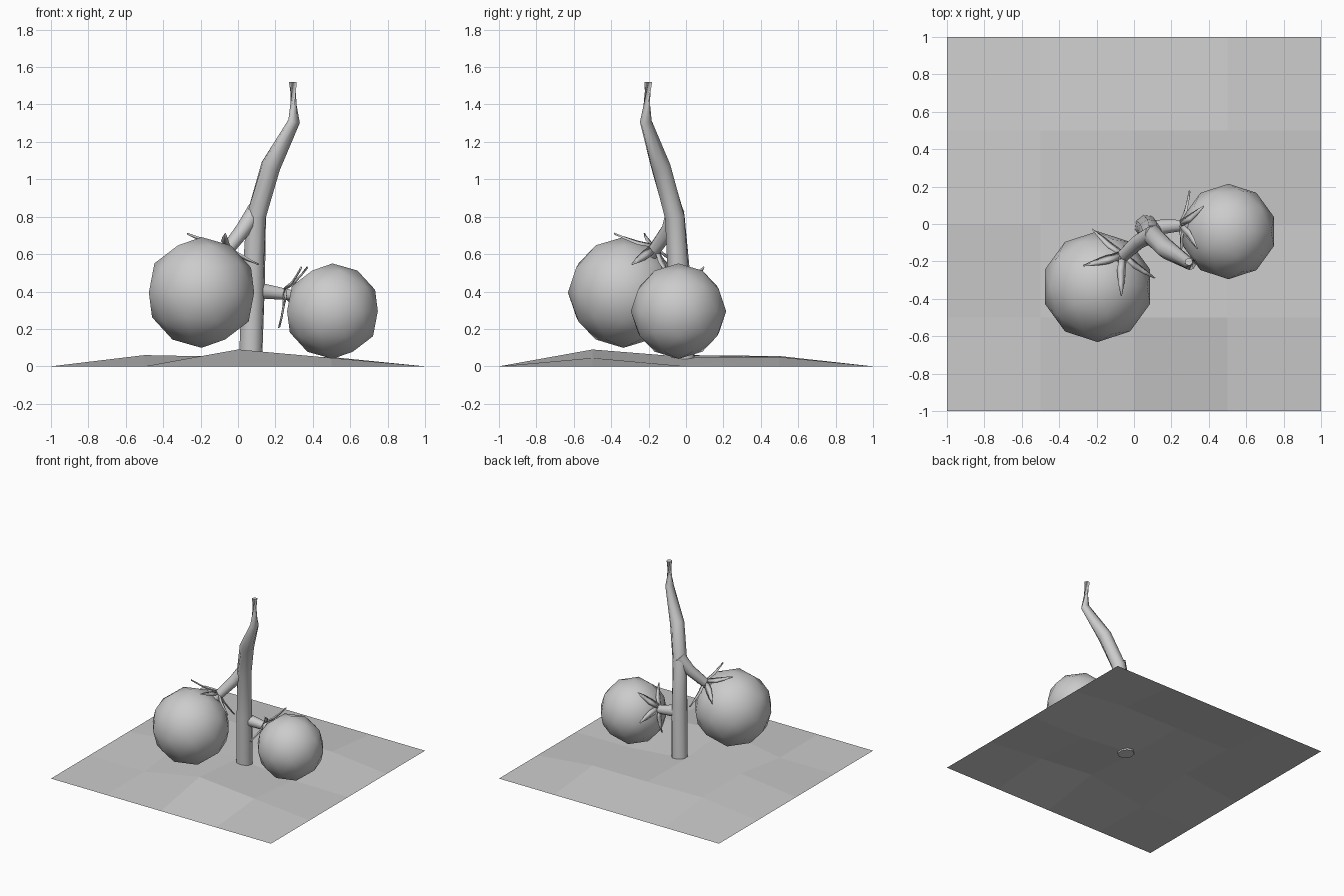
import bpy, bmesh, math
from mathutils import Vector

if "Cube" in bpy.data.objects:
    bpy.data.objects.remove(bpy.data.objects["Cube"])


def finish(bm, name, smooth=True):
    bmesh.ops.recalc_face_normals(bm, faces=bm.faces[:])
    for f in bm.faces:
        f.smooth = smooth
    me = bpy.data.meshes.new(name)
    bm.to_mesh(me)
    bm.free()
    ob = bpy.data.objects.new(name, me)
    bpy.context.collection.objects.link(ob)
    return ob


def tube(name, pts, radii, sides=8):
    """Tapered tube through a list of points."""
    bm = bmesh.new()
    pts = [Vector(p) for p in pts]
    rings = []
    for i, (p, r) in enumerate(zip(pts, radii)):
        a, b = pts[max(i - 1, 0)], pts[min(i + 1, len(pts) - 1)]
        q = (b - a).to_track_quat('Z', 'Y')
        rings.append([bm.verts.new(p + q @ Vector((r * math.cos(t), r * math.sin(t), 0)))
                      for t in (2 * math.pi * (k + 0.5) / sides for k in range(sides))])
    for lo, hi in zip(rings, rings[1:]):
        for k in range(sides):
            j = (k + 1) % sides
            bm.faces.new((lo[k], lo[j], hi[j], hi[k]))
    bm.faces.new(rings[0])
    bm.faces.new(rings[-1])
    ob = finish(bm, name)
    for f in (ob.data.polygons[-1], ob.data.polygons[-2]):
        f.use_smooth = False
    return ob


def fruit(name, centre, r):
    bm = bmesh.new()
    bmesh.ops.create_icosphere(bm, subdivisions=2, radius=r)
    finish(bm, name).location = centre


def calyx(name, centre, r, axis):
    """Five thin curling sepals lying over the fruit around the stalk."""
    n = Vector(axis).normalized()
    up = Vector((0, 0, 1))
    up = (up - n * up.dot(n)).normalized()
    side = n.cross(up)
    c = Vector(centre)
    # angle from stalk, height above fruit, half width
    profile = [(0.05, 0.035, 0.022), (0.28, 0.015, 0.026), (0.5, 0.025, 0.018), (0.7, 0.052, 0.004)]
    bm = bmesh.new()
    for k in range(5):
        a = math.radians(36 + 72 * k)
        t = up * math.cos(a) + side * math.sin(a)
        w = n.cross(t)
        rings = []
        for th, lift, half in profile:
            d = n * math.cos(th) + t * math.sin(th)
            p = c + d * (r + lift)
            rings.append([bm.verts.new(v) for v in
                          (p + w * half, p + d * 0.006, p - w * half, p - d * 0.006)])
        for lo, hi in zip(rings, rings[1:]):
            for i in range(4):
                j = (i + 1) % 4
                bm.faces.new((lo[i], lo[j], hi[j], hi[i]))
        bm.faces.new(rings[0])
        bm.faces.new(rings[-1])
    finish(bm, name)


# uneven soil patch
bm = bmesh.new()
bmesh.ops.create_grid(bm, x_segments=4, y_segments=4, size=1)
heights = [[0.0, 0.09, 0.045], [0.06, 0.05, 0.005], [0.055, 0.05, 0.05]]
for v in bm.verts:
    ix, iy = round(v.co.x * 2) + 1, round(v.co.y * 2) + 1
    if 0 <= ix <= 2 and 0 <= iy <= 2:
        v.co.z = heights[iy][ix]
finish(bm, "soil", smooth=False)

# main stem and two fruit stalks
tube("stem", [(0.067, -0.014, 0.03), (0.083, -0.035, 0.45), (0.097, -0.06, 0.8),
              (0.175, -0.135, 1.07), (0.3, -0.215, 1.31), (0.293, -0.202, 1.52)],
     [0.064, 0.062, 0.056, 0.054, 0.032, 0.021])
tube("upper_stalk", [(0.1, -0.055, 0.84), (0.03, -0.09, 0.735), (-0.075, -0.185, 0.6)],
     [0.048, 0.042, 0.034])
tube("lower_stalk", [(0.085, -0.03, 0.405), (0.15, -0.015, 0.4), (0.29, -0.005, 0.38)],
     [0.05, 0.042, 0.029])

# fruits with their sepals
fruits = [("upper", (-0.195, -0.335, 0.395), 0.296, (0.41, 0.52, 0.745)),
          ("lower", (0.505, -0.04, 0.295), 0.255, (-0.91, 0.13, 0.39))]
for label, c, r, axis in fruits:
    fruit(label + "_fruit", c, r)
    calyx(label + "_calyx", c, r * 0.98, axis)
